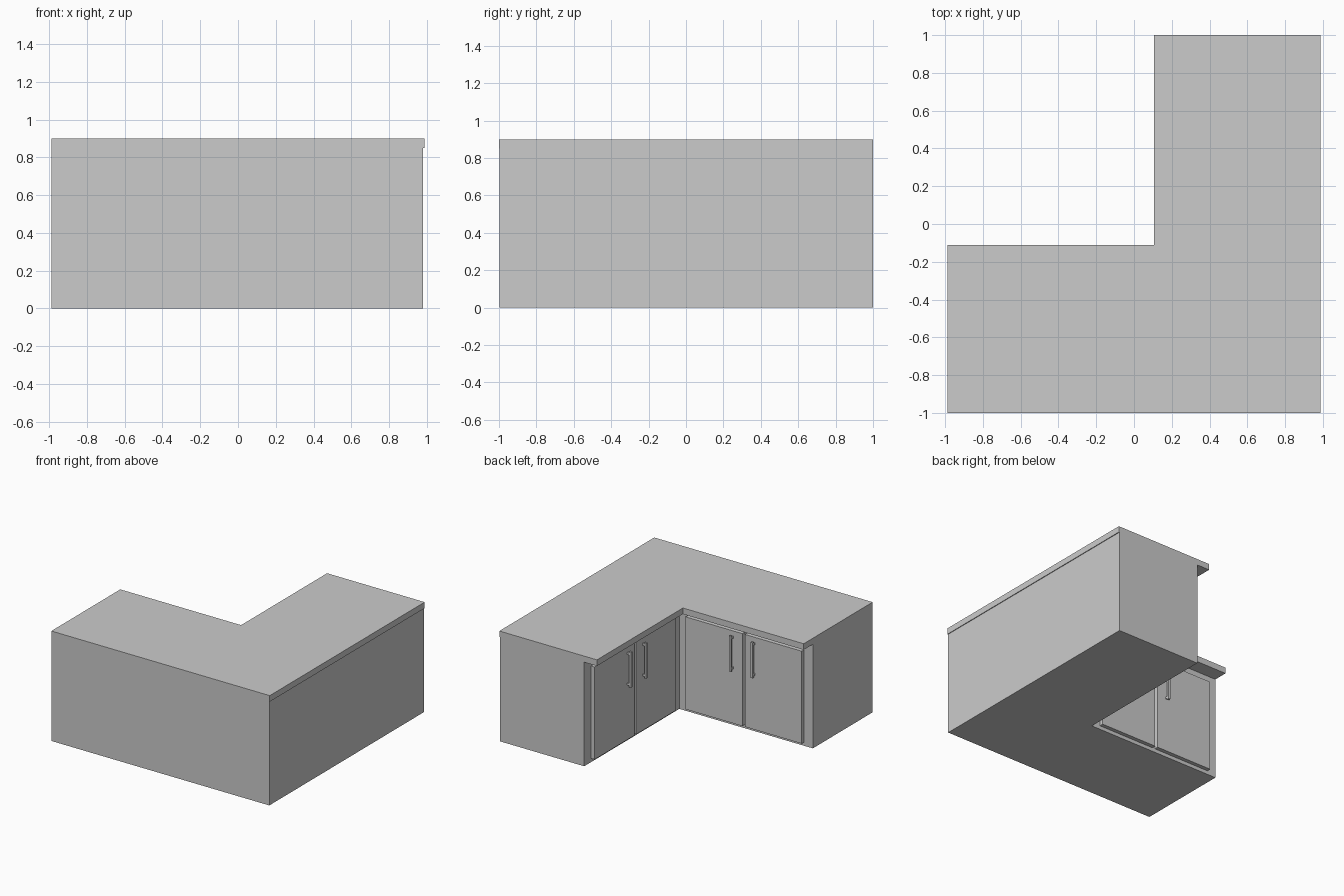
import bpy, bmesh
from mathutils import Vector

if "Cube" in bpy.data.objects:
    bpy.data.objects.remove(bpy.data.objects["Cube"])

X, Y = 0.987, 1.0          # half extents of the worktop
FX, FY = 0.22, -0.228      # cabinet front planes (facing -x and +y)


def l_prism(name, outline, z0, z1):
    bm = bmesh.new()
    face = bm.faces.new([bm.verts.new((x, y, z0)) for x, y in outline])
    ext = bmesh.ops.extrude_face_region(bm, geom=[face])
    top = [v for v in ext["geom"] if isinstance(v, bmesh.types.BMVert)]
    bmesh.ops.translate(bm, verts=top, vec=(0, 0, z1 - z0))
    bmesh.ops.recalc_face_normals(bm, faces=bm.faces)
    return finish(name, bm)


def finish(name, bm):
    mesh = bpy.data.meshes.new(name)
    bm.to_mesh(mesh)
    bm.free()
    obj = bpy.data.objects.new(name, mesh)
    bpy.context.collection.objects.link(obj)
    return obj


def add_box(bm, lo, hi):
    lo, hi = Vector(lo), Vector(hi)
    verts = bmesh.ops.create_cube(bm, size=1)["verts"]
    for v in verts:
        v.co = (lo + hi) / 2 + v.co * (hi - lo)


def l_outline(left, right, front, back, inner_x, inner_y):
    return [(left, front), (right, front), (right, back),
            (inner_x, back), (inner_x, inner_y), (left, inner_y)]


# Cabinet body and overhanging worktop
l_prism("cabinet_body", l_outline(-X, 0.981, -0.997, Y, FX, FY), 0, 0.85)
l_prism("worktop", l_outline(-X, X, -Y, Y, 0.105, -0.11), 0.85, 0.9)

# Each run: local u runs along the front, local v points out of it
runs = {
    "left_run": ((-X + FX) / 2, lambda u, v, z: (u, FY + v, z)),
    "back_run": ((Y + FY) / 2, lambda u, v, z: (FX - v, u, z)),
}
for run, (centre, place) in runs.items():
    for side, s in (("a", -1), ("b", 1)):

        def box(bm, u0, u1, v0, v1, z0, z1):
            p = place(centre + s * u0, v0, z0)
            q = place(centre + s * u1, v1, z1)
            add_box(bm, [min(a) for a in zip(p, q)], [max(a) for a in zip(p, q)])

        # Door slab
        bm = bmesh.new()
        box(bm, 0.012, 0.525, -0.005, 0.032, 0.03, 0.785)
        finish(f"{run}_door_{side}", bm)

        # Bar handle on two posts
        bm = bmesh.new()
        box(bm, 0.089, 0.107, 0.052, 0.068, 0.465, 0.755)
        for z in (0.485, 0.735):
            box(bm, 0.091, 0.105, 0.03, 0.055, z - 0.008, z + 0.008)
        finish(f"{run}_handle_{side}", bm)
